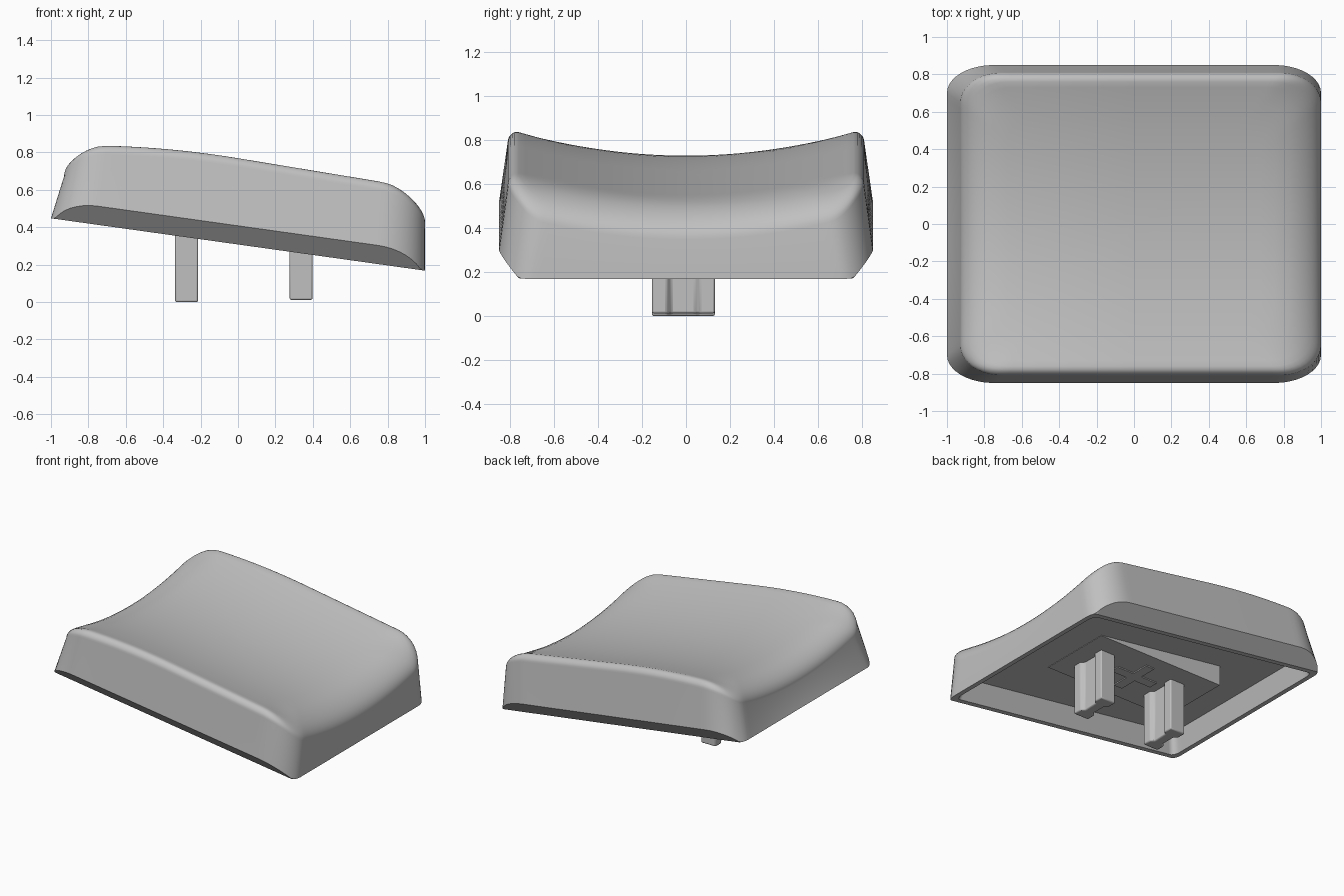
import bpy, bmesh, math

if "Cube" in bpy.data.objects:
    bpy.data.objects.remove(bpy.data.objects["Cube"], do_unlink=True)

grey = bpy.data.materials.new("light_grey")
grey.use_nodes = True
grey.diffuse_color = (0.53, 0.53, 0.53, 1)
grey.node_tree.nodes["Principled BSDF"].inputs["Base Color"].default_value = (0.53, 0.53, 0.53, 1)


def make(name, bm, angle=42):
    bmesh.ops.remove_doubles(bm, verts=bm.verts, dist=0.0005)
    bmesh.ops.recalc_face_normals(bm, faces=bm.faces)
    mesh = bpy.data.meshes.new(name)
    bm.to_mesh(mesh)
    bm.free()
    mesh.materials.append(grey)
    obj = bpy.data.objects.new(name, mesh)
    bpy.context.collection.objects.link(obj)
    bpy.ops.object.select_all(action='DESELECT')
    obj.select_set(True)
    bpy.context.view_layer.objects.active = obj
    bpy.ops.object.shade_smooth_by_angle(angle=math.radians(angle))
    return obj


def rounded_ring(xl, xr, yh, rx, ry, side=20, corner=10):
    """Rounded rectangle as (x, y, weight), weight 1 on the x ends."""
    cx = (xl + xr) / 2
    hx = (xr - xl) / 2
    quarter = [(hx, (yh - ry) * i / side, 1) for i in range(side)]
    for i in range(corner + 1):
        a = math.pi / 2 * i / corner
        quarter.append((hx - rx + rx * math.cos(a), yh - ry + ry * math.sin(a), math.cos(a) ** 2))
    quarter += [((hx - rx) * (1 - i / side), yh, 0) for i in range(1, side + 1)]
    back = [(-x, y, w) for x, y, w in reversed(quarter[:-1])]
    half = quarter + back
    front = [(x, -y, w) for x, y, w in reversed(half[1:-1])]
    return [(cx + x, y, w) for x, y, w in half + front]


def base_z(x):
    return 0.308 - 0.14 * x


def round_off(inset, radius):
    """Quarter ellipse, 1 at the edge and 0 beyond the radius."""
    t = max(0, 1 - inset / radius)
    return 1 - math.sqrt(1 - t * t)


def top_z(x, y, weight, inset):
    # Long slope, cylindrical dish and rounded rim
    z = 0.772 - 0.165 * x - 0.1 * max(0, -x) ** 2
    z -= 0.11 * (1 - min(1, (y / 0.77) ** 2))
    end = 0.15 * round_off(inset, 0.25) if x > 0 else 0.135 * round_off(inset, 0.22)
    side = 0.05 * round_off(inset, 0.05)
    return z - weight * end - (1 - weight) * side


# Cap shell: cavity, rim, walls and dished top as stacked rings
LIP = 0.76
DEPTH = 0.152
outer = rounded_ring(-1, 1, 0.85, 0.25, 0.15)
lip = [(x, max(-LIP, min(LIP, y)), base_z(x)) for x, y, w in outer]
ceiling = [(x * 0.92, y * 0.9, base_z(x * 0.92) + DEPTH) for x, y, z in lip]
inner_lip = [(x * 0.96, y * 0.95, base_z(x * 0.96)) for x, y, z in lip]
wall_foot = [(x, y, base_z(x) + 0.1 * max(0, abs(y) - LIP) / (0.85 - LIP)) for x, y, w in outer]
rings = [ceiling, inner_lip, lip, wall_foot]
for e in (0, 0.0015, 0.005, 0.011, 0.02, 0.032, 0.05, 0.08, 0.12, 0.17, 0.25):
    plan = rounded_ring(-0.93 + e, 1 - e, 0.81 - e, 0.22 - 0.3 * e, 0.16 - 0.15 * e)
    rings.append([(x, y, top_z(x, y, w, e)) for x, y, w in plan])
for k in range(9, 0, -1):
    s = k / 10
    pts = [(0.035 + (x - 0.035) * s, y * s) for x, y, w in plan]
    rings.append([(x, y, top_z(x, y, 0, 1)) for x, y in pts])

bm = bmesh.new()
loops = [[bm.verts.new(p) for p in ring] for ring in rings]
count = len(outer)
for a, b in zip(loops, loops[1:]):
    for i in range(count):
        j = (i + 1) % count
        bm.faces.new((a[i], a[j], b[j], b[i]))
bm.faces.new(loops[0])
hub = bm.verts.new((0.035, 0, top_z(0.035, 0, 0, 1)))
for i in range(count):
    bm.faces.new((loops[-1][i], loops[-1][(i + 1) % count], hub))
make("cap_shell", bm)


def prism(name, outline, low, high, bevel=0):
    """Vertical prism; high may be a function of x."""
    bm = bmesh.new()
    top = high if callable(high) else (lambda x: high)
    lo = [bm.verts.new((x, y, low)) for x, y in outline]
    hi = [bm.verts.new((x, y, top(x))) for x, y in outline]
    bm.faces.new(lo)
    bm.faces.new(hi)
    for i in range(len(lo)):
        j = (i + 1) % len(lo)
        bm.faces.new((lo[i], lo[j], hi[j], hi[i]))
    obj = make(name, bm, 30)
    if bevel:
        mod = obj.modifiers.new("soft_edges", 'BEVEL')
        mod.width = bevel
        mod.segments = 2
    return obj


# Level mounting pad, wedge shaped against the sloping ceiling
pad_z = 0.384
prism("mounting_pad", [(-0.52, -0.28), (0.52, -0.28), (0.52, 0.28), (-0.52, 0.28)],
      pad_z, lambda x: base_z(x) + DEPTH + 0.006)

# Shallow cross rib on the pad
w, l = 0.035, 0.17
arm = [(l, -w), (l, w), (w, w), (w, l)]
cross = arm + [(-x, y) for x, y in reversed(arm)]
cross += [(-x, -y) for x, y in arm] + [(x, -y) for x, y in reversed(arm)]
prism("cross_rib", cross, pad_z - 0.008, pad_z + 0.01)

# Two mounting stems with a narrowed waist
for name, cx, foot in (("right_stem", -0.275, 0), ("left_stem", 0.337, 0.012)):
    edge = [(0.061, -0.143), (0.061, -0.075), (0.036, -0.055),
            (0.036, 0.055), (0.061, 0.075), (0.061, 0.143)]
    loop = edge + [(-x, -y) for x, y in edge]
    prism(name, [(cx + x, y - 0.012) for x, y in loop], foot, pad_z + 0.02, 0.008)
